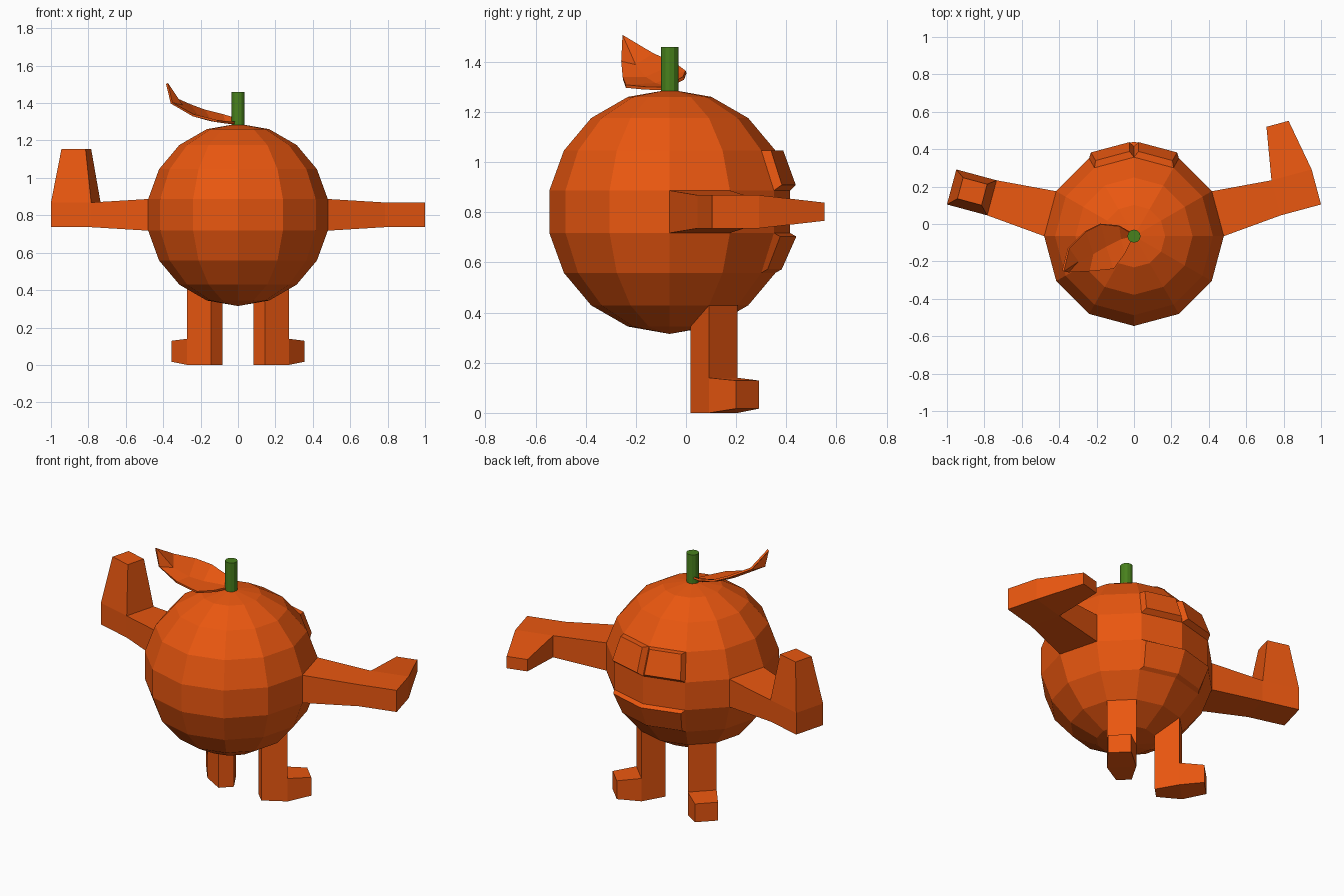
import bpy, bmesh
from mathutils import Vector as V

if "Cube" in bpy.data.objects:
    bpy.data.objects.remove(bpy.data.objects["Cube"])


def material(name, rgb):
    m = bpy.data.materials.new(name)
    m.diffuse_color = (*rgb, 1)
    m.use_nodes = True
    m.node_tree.nodes["Principled BSDF"].inputs["Base Color"].default_value = m.diffuse_color
    return m


ORANGE = material("orange", (0.82, 0.095, 0.005))
GREEN = material("green", (0.065, 0.22, 0.012))


def finish(bm, name, mat):
    bmesh.ops.recalc_face_normals(bm, faces=bm.faces)
    me = bpy.data.meshes.new(name)
    bm.to_mesh(me)
    bm.free()
    ob = bpy.data.objects.new(name, me)
    bpy.context.collection.objects.link(ob)
    me.materials.append(mat)
    return ob


def pick(bm, point):
    return min(bm.faces, key=lambda f: (f.calc_center_median() - V(point)).length)


def pull(bm, face, move, scale=1.0):
    """Extrude one face, moving and scaling its end."""
    f = bmesh.ops.extrude_discrete_faces(bm, faces=[face])["faces"][0]
    c = f.calc_center_median()
    for v in f.verts:
        v.co = c + (v.co - c) * scale + V(move)
    bm.normal_update()
    return f


# Body: faceted ball with limbs extruded from its faces
bm = bmesh.new()
bmesh.ops.create_uvsphere(bm, u_segments=12, v_segments=9, radius=0.4875)
bmesh.ops.translate(bm, verts=bm.verts, vec=(0, -0.065, 0.8025))
bm.normal_update()

for s in (-1, 1):
    # Arm
    f = pull(bm, pick(bm, (s * 0.448, 0.055, 0.805)), (s * 0.312, 0.085, 0), 0.78)
    pull(bm, f, (s * 0.215, 0.058, 0))
    # Forearm: one raised, one reaching to the back
    if s < 0:
        pull(bm, pick(bm, (-0.868, 0.17, 0.87)), (0.003, 0.005, 0.285), 0.6)
    else:
        pull(bm, pick(bm, (0.84, 0.265, 0.805)), (-0.075, 0.273, 0), 0.55)
    # Leg
    f = pick(bm, (s * 0.164, 0.1, 0.385))
    for z in (0.14, 0.0):
        f = pull(bm, f, (0, 0, 0))
        for v in f.verts:
            v.co.z = z
    # Foot
    pull(bm, pick(bm, (s * 0.214, 0.149, 0.07)), (s * 0.096, 0.096, 0.003), 0.8)
    # Eye
    f = pick(bm, (s * 0.113, 0.356, 0.968))
    f.normal_update()
    pull(bm, f, f.normal * 0.034, 0.86)

# Mouth: two neighbouring faces raised together
mouth = [pick(bm, (s * 0.113, 0.356, 0.637)) for s in (-1, 1)]
geo = bmesh.ops.extrude_face_region(bm, geom=mouth)["geom"]
bmesh.ops.delete(bm, geom=mouth, context="FACES_ONLY")
for v in (g for g in geo if isinstance(g, bmesh.types.BMVert)):
    v.co.x *= 0.95
    v.co.y += 0.025
    v.co.z = 0.638 + (v.co.z - 0.638) * 0.82
finish(bm, "body", ORANGE)

# Stem
bm = bmesh.new()
bmesh.ops.create_cone(bm, cap_ends=True, segments=12, radius1=0.035,
                      radius2=0.035, depth=0.19)
bmesh.ops.translate(bm, verts=bm.verts, vec=(0, -0.065, 1.365))
finish(bm, "stem", GREEN)

# Leaf: cupped strip from its two edges and a midrib
back = [(-0.01, -0.05, 1.315), (-0.08, -0.01, 1.335), (-0.18, 0.0, 1.36),
        (-0.26, -0.04, 1.39), (-0.35, -0.13, 1.43), (-0.38, -0.252, 1.505)]
mid = [(-0.01, -0.065, 1.295), (-0.07, -0.08, 1.298), (-0.15, -0.12, 1.31),
       (-0.22, -0.16, 1.335), (-0.30, -0.2, 1.385), (-0.38, -0.252, 1.505)]
front = [(-0.01, -0.08, 1.295), (-0.05, -0.16, 1.295), (-0.11, -0.24, 1.303),
         (-0.24, -0.252, 1.335), (-0.355, -0.255, 1.40), (-0.38, -0.252, 1.505)]
bm = bmesh.new()
rows = [[bm.verts.new(p) for p in row] for row in (back, mid, front)]
for a, b in zip(rows, rows[1:]):
    for i in range(5):
        bm.faces.new((a[i], a[i + 1], b[i + 1], b[i]))
bmesh.ops.remove_doubles(bm, verts=bm.verts, dist=0.001)
leaf = finish(bm, "leaf", ORANGE)
mod = leaf.modifiers.new("thickness", "SOLIDIFY")
mod.thickness = 0.012
mod.offset = 0
